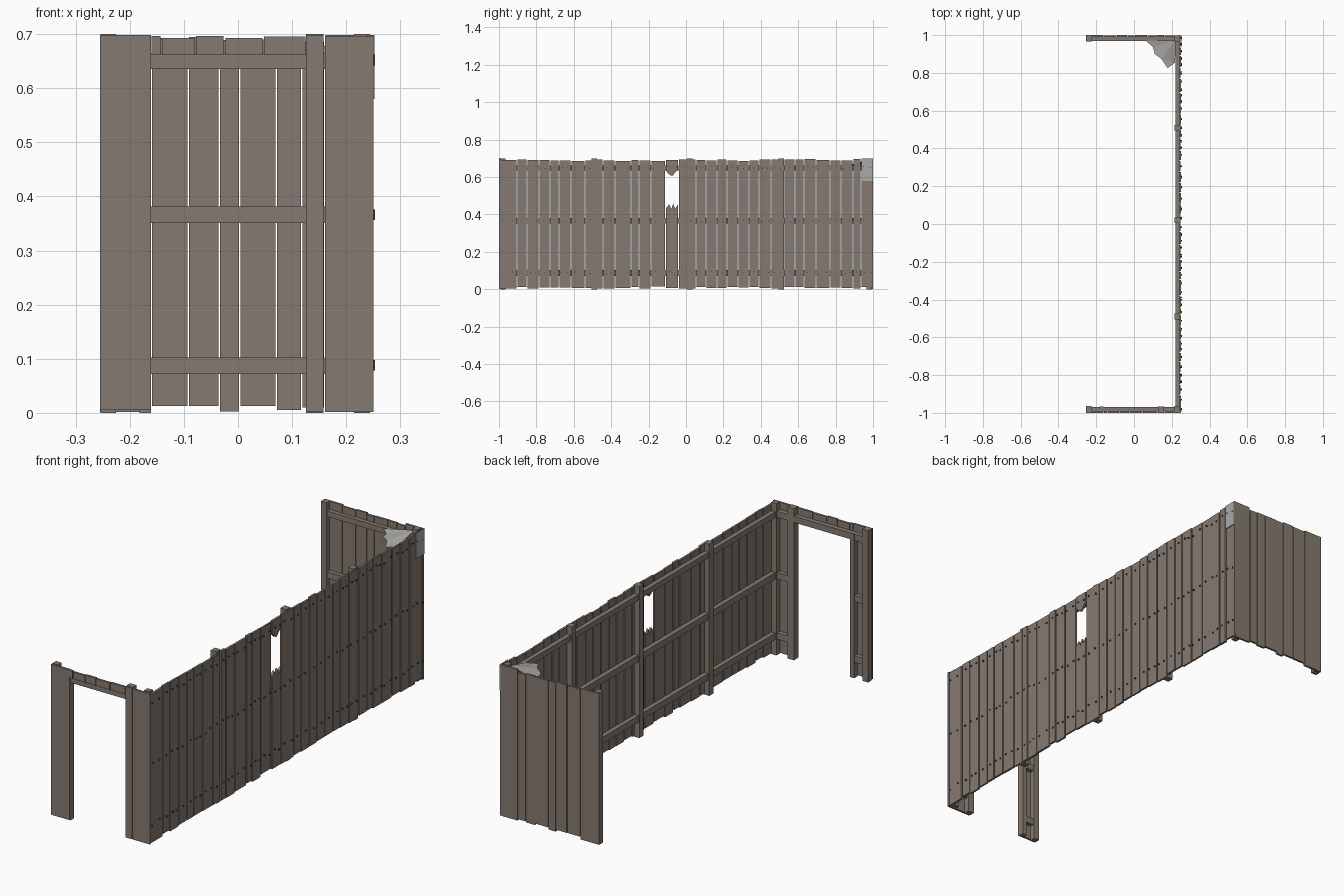
import bpy, bmesh, random

if "Cube" in bpy.data.objects:
    bpy.data.objects.remove(bpy.data.objects["Cube"])
random.seed(4)

def mat(name, c):
    m = bpy.data.materials.new(name)
    m.diffuse_color = (*c, 1)
    m.use_nodes = True
    m.node_tree.nodes["Principled BSDF"].inputs["Base Color"].default_value = m.diffuse_color
    return m

WOOD = mat("weathered wood", (0.235, 0.198, 0.165))
NAIL = mat("nail iron", (0.09, 0.08, 0.075))
WEB = mat("cobweb grey", (0.40, 0.40, 0.39))

def finish(name, bm, material):
    bmesh.ops.recalc_face_normals(bm, faces=bm.faces)
    me = bpy.data.meshes.new(name)
    bm.to_mesh(me)
    bm.free()
    me.materials.append(material)
    ob = bpy.data.objects.new(name, me)
    bpy.context.collection.objects.link(ob)

def box(bm, x0, x1, y0, y1, z0, z1):
    v = bmesh.ops.create_cube(bm, size=1)["verts"]
    for p in v:
        p.co = (x0 + (p.co.x + .5) * (x1 - x0), y0 + (p.co.y + .5) * (y1 - y0),
                z0 + (p.co.z + .5) * (z1 - z0))

def boxes(name, material, items):
    bm = bmesh.new()
    for b in items:
        box(bm, *b)
    finish(name, bm, material)

def prism(name, material, pts, offset):
    """Extrude a closed 3D outline by an offset."""
    bm = bmesh.new()
    f = bm.faces.new([bm.verts.new(p) for p in pts])
    r = bmesh.ops.extrude_face_region(bm, geom=[f])
    bmesh.ops.translate(bm, vec=offset, verts=[g for g in r["geom"] if isinstance(g, bmesh.types.BMVert)])
    bmesh.ops.triangulate(bm, faces=[f for f in bm.faces if len(f.verts) > 4])
    finish(name, bm, material)

low = lambda: random.uniform(.003, .014)
high = lambda: random.uniform(.686, .696)
RAILS = [(.072, .102), (.351, .381), (.635, .661)]
GAP = .0028

# long wall planks: seams along y
seams = [-1, -.904, -.85, -.786, -.727, -.679, -.615, -.54, -.481, -.444, -.38, -.294,
         -.251, -.187, -.109, -.039, .053, .107, .166, .219, .278, .337, .39, .455, .524,
         .583, .631, .695, .77, .829, .893, .936, 1]
planks, nails = [], []
for i, (a, b) in enumerate(zip(seams, seams[1:])):
    y0 = a + (GAP if i else 0)
    y1 = b - (GAP if b < 1 else 0)
    if i != 14:
        x1 = .25 - random.uniform(0, .003)
        planks.append((.239, x1, y0, y1, low(), high()))
    # one or two nail heads on each rail
    for z in (.088, .366, .652):
        n = 2 if b - a > .06 else 1
        for k in range(n):
            y = y0 + (y1 - y0) * ((.22 + .56 * k) if n == 2 else .5) + random.uniform(-.006, .006)
            zz = z + random.uniform(-.007, .007)
            nails.append((.246, .2535, y - .003, y + .003, zz - .003, zz + .003))
boxes("long_wall_planks", WOOD, planks)
boxes("nail_heads", NAIL, nails)

# broken plank: splintered upper and lower stubs
ya, yb = -.106, -.042
prism("broken_plank_bottom", WOOD,
      [(.239, y, z) for y, z in [(ya, .008), (yb, .008), (yb, .455), (-.058, .43), (-.068, .458),
                                 (-.078, .428), (-.09, .455), (ya, .435)]], (.01, 0, 0))
prism("broken_plank_top", WOOD,
      [(.239, y, z) for y, z in [(ya, .69), (ya, .632), (-.088, .612), (-.074, .606),
                                 (-.056, .625), (yb, .638), (yb, .69)]], (.01, 0, 0))

# long wall frame
boxes("long_wall_rails", WOOD, [(.219, .24, -.985, .985, a, b) for a, b in RAILS])
boxes("long_wall_posts", WOOD, [(.214, .244, y - .015, y + .015, 0, .7) for y in (-.49, .02, .51)])
boxes("corner_posts", WOOD, [(.214, .24, -.99, -.964, 0, .7), (.214, .24, .964, .99, 0, .7)])

# back end wall
bx = [-.255, -.16, -.092, -.035, .003, .071, .118, .16, .25]
bz = [.002, .013, .013, .003, .013, .005, .01, .002]
boxes("back_wall_planks", WOOD,
      [(a + (GAP / 2 if i else 0), b - (GAP / 2 if b < .25 else 0), .99 - .001 * (i % 2), 1 - .0015 * (i % 2),
        bz[i], .698 if i in (0, 7) else high()) for i, (a, b) in enumerate(zip(bx, bx[1:]))])
boxes("back_wall_rails", WOOD, [(-.23, .22, .97, .99, a, b) for a, b in RAILS])
boxes("back_wall_post", WOOD, [(-.254, -.225, .966, .991, 0, .7)])

# front end wall with doorway
boxes("front_wall_planks", WOOD,
      [(-.255, -.161, -1, -.99, .005, .698), (.126, .158, -1, -.99, .002, .698),
       (.161, .25, -1, -.99, .002, .696)])
boxes("front_wall_posts", WOOD,
      [(-.254, -.225, -.991, -.964, 0, .7), (-.182, -.161, -.991, -.966, 0, .664),
       (.126, .158, -.991, -.966, 0, .7)])
boxes("front_jamb_rails", WOOD,
      [(x0, x1, -.99, -.97, a, b) for a, b in RAILS[:2] for x0, x1 in ((-.23, -.165), (.13, .22))])
boxes("door_lintel", WOOD, [(-.23, .22, -.991, -.968, .635, .664)])
sx = [-.161, -.142, -.079, -.025, .047, .126]
st = [.696, .693, .696, .693, .695]
boxes("over_door_planks", WOOD,
      [(a + .0015, b - .0015, -1, -.99, .661, t) for a, b, t in zip(sx, sx[1:], st)])

# cobweb in the back corner and pale patch outside it
prism("cobweb", WEB,
      [(.22, .972, .69), (.06, .972, .655), (.10, .937, .655), (.11, .90, .657), (.145, .875, .66),
       (.178, .825, .655), (.218, .855, .66)], (0, 0, .001))
boxes("corner_patch", WEB, [(.2485, .2525, .938, .999, .58, .698)])
